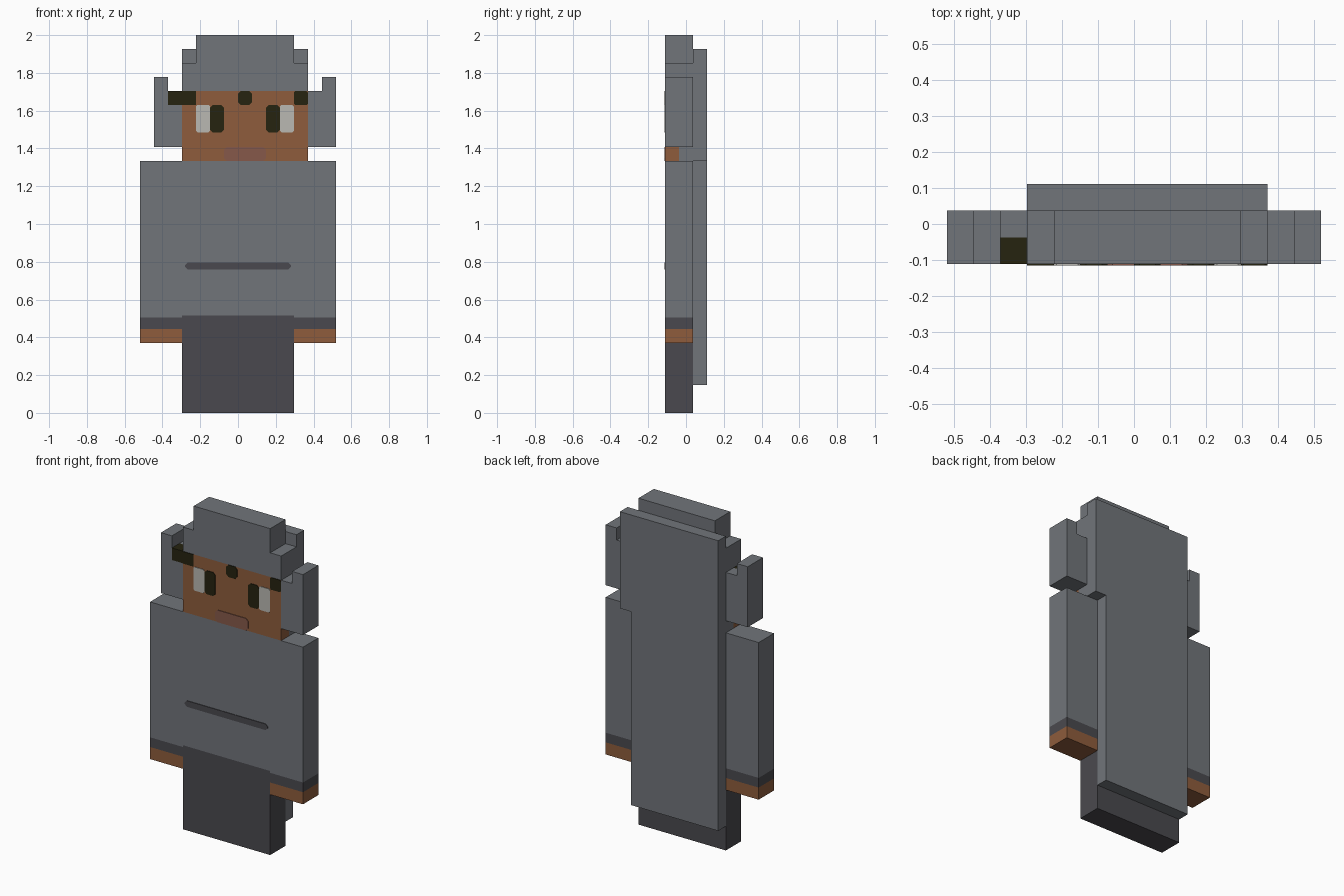
import bpy

cube = bpy.data.objects.get("Cube")
if cube:
    bpy.data.objects.remove(cube, do_unlink=True)

U = 2 / 27                            # one voxel
FRONT, MID, BACK, REAR = -1.5, -0.5, 0.5, 1.5
PLATE = 0.05                          # thickness of painted plates, in voxels


def material(name, rgb):
    def lin(c):
        c /= 255
        return c / 12.92 if c < 0.04045 else ((c + 0.055) / 1.055) ** 2.4
    col = [lin(c) for c in rgb] + [1]
    m = bpy.data.materials.new(name)
    m.use_nodes = True
    m.diffuse_color = col
    m.node_tree.nodes["Principled BSDF"].inputs["Base Color"].default_value = col
    return m


grey = material("cloth_grey", (113, 117, 122))
dark = material("charcoal", (74, 73, 78))
skin = material("skin_brown", (142, 92, 60))
lip = material("lip_brown", (134, 89, 74))
black = material("brow_black", (38, 35, 16))
white = material("eye_white", (186, 185, 178))


def prism(name, outline, y0, y1, mat):
    """Extrude a counter-clockwise x/z outline (in voxels) from y0 to y1."""
    n = len(outline)
    verts = [(x * U, y * U, z * U) for y in (y0, y1) for x, z in outline]
    faces = [list(range(n)), list(range(2 * n - 1, n - 1, -1))]
    for i in range(n):
        j = (i + 1) % n
        faces.append([i, i + n, j + n, j])
    mesh = bpy.data.meshes.new(name)
    mesh.from_pydata(verts, [], faces)
    mesh.materials.append(mat)
    ob = bpy.data.objects.new(name, mesh)
    bpy.context.collection.objects.link(ob)
    return ob


def box(name, x0, x1, z0, z1, y0, y1, mat):
    return prism(name, [(x0, z0), (x1, z0), (x1, z1), (x0, z1)], y0, y1, mat)


def plate(name, x0, x1, z0, z1, mat, c=0.2):
    """Thin front plate with clipped corners."""
    pts = [(x0 + c, z0), (x1 - c, z0), (x1, z0 + c), (x1, z1 - c),
           (x1 - c, z1), (x0 + c, z1), (x0, z1 - c), (x0, z0 + c)]
    return prism(name, pts, FRONT - PLATE, FRONT, mat)


# Legs and tunic with sleeves
box("legs", -4, 4, 0, 6.95, FRONT, BACK, dark)
prism("tunic", [(-7, 6.8), (-4, 6.8), (-4, 6.95), (4, 6.95), (4, 6.8),
                (7, 6.8), (7, 18), (-7, 18)], FRONT, BACK, grey)
plate("tunic_seam", -3.8, 3.8, 10.25, 10.75, dark)

# Cuffs and hands
for side, x0 in (("right", -7), ("left", 4)):
    box(side + "_cuff", x0, x0 + 3, 6, 6.8, FRONT, BACK, dark)
    box(side + "_hand", x0, x0 + 3, 5, 6, FRONT, BACK, skin)

# Head: face in front, hood behind and above
box("face", -4, 5, 18, 23, FRONT, MID, skin)
box("hood_inner", -4, 5, 18, 23, MID, BACK, grey)
prism("hood_top", [(-4, 23), (5, 23), (5, 25), (4, 25), (4, 27),
                   (-3, 27), (-3, 25), (-4, 25)], FRONT, BACK, grey)

# Ears
prism("left_ear", [(5, 19), (7, 19), (7, 24), (6, 24), (6, 23), (5, 23)],
      FRONT, BACK, grey)
for part, y0, y1, step in (("front", FRONT, MID, 22), ("back", MID, BACK, 23)):
    prism("right_ear_" + part, [(-6, 19), (-4, 19), (-4, step), (-5, step),
                                (-5, 24), (-6, 24)], y0, y1, grey)

# Brows
box("right_brow_end", -5, -4, 22, 23, FRONT, MID, black)
plate("right_brow", -4, -3, 22, 23, black, 0)
plate("middle_brow", 0, 1, 22, 23, black)
plate("left_brow", 4, 5, 22, 23, black, 0.1)

# Eyes and mouth
for side, white_x, pupil_x in (("right", -3, -2), ("left", 3, 2)):
    plate(side + "_eye_white", white_x, white_x + 1, 20.05, 22, white, 0.1)
    plate(side + "_pupil", pupil_x, pupil_x + 1, 20.05, 22, black)
plate("mouth", -1, 2, 18, 19, lip)

# Cloak on the back, wider beside the head
prism("cloak", [(-4, 2), (4, 2), (4, 18), (5, 18), (5, 26), (-4, 26)],
      BACK, REAR, grey)
